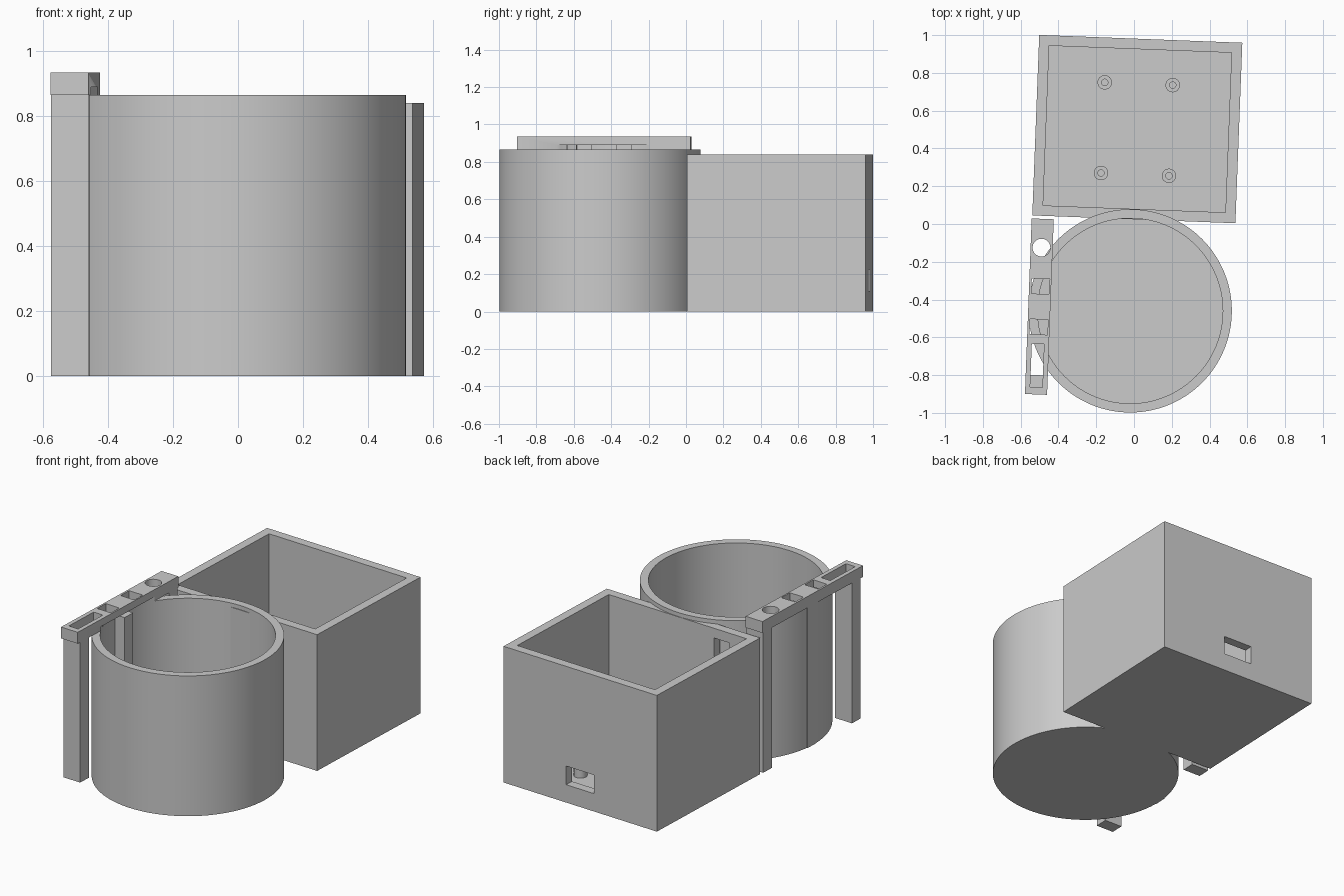
import bpy, math
from mathutils import Vector, Matrix

if "Cube" in bpy.data.objects:
    bpy.data.objects.remove(bpy.data.objects["Cube"])

TILT = math.radians(-2.2)
grey = bpy.data.materials.new("plain_grey")
grey.diffuse_color = (0.6, 0.6, 0.6, 1)
grey.use_nodes = True
grey.node_tree.nodes["Principled BSDF"].inputs["Base Color"].default_value = grey.diffuse_color


def finish(ob, name):
    ob.name = name
    ob.data.materials.clear()
    ob.data.materials.append(grey)
    return ob


def block(name, x, y, z0, z1, sx, sy):
    """Box turned by the shared tilt, centred on x, y."""
    bpy.ops.mesh.primitive_cube_add(size=1)
    ob = bpy.context.object
    ob.data.transform(Matrix.Translation((x, y, (z0 + z1) / 2))
                      @ Matrix.Rotation(TILT, 4, 'Z')
                      @ Matrix.Diagonal((sx, sy, z1 - z0, 1)))
    return finish(ob, name)


def tube(name, x, y, z0, z1, r, sides=32):
    bpy.ops.mesh.primitive_cylinder_add(vertices=sides, radius=r, depth=z1 - z0)
    ob = bpy.context.object
    ob.data.transform(Matrix.Translation((x, y, (z0 + z1) / 2)))
    return finish(ob, name)


def cut(ob, *cutters):
    """Subtract each cutter from the part, then remove the cutter."""
    for c in cutters:
        c.hide_render = True
        m = ob.modifiers.new("cut", 'BOOLEAN')
        m.operation, m.solver, m.object = 'DIFFERENCE', 'EXACT', c
        bpy.context.view_layer.update()
        dg = bpy.context.evaluated_depsgraph_get()
        mesh = bpy.data.meshes.new_from_object(ob.evaluated_get(dg))
        ob.modifiers.clear()
        ob.data = mesh
        bpy.data.objects.remove(c)
    return ob


def smooth(ob):
    bpy.ops.object.select_all(action='DESELECT')
    ob.select_set(True)
    bpy.context.view_layer.objects.active = ob
    bpy.ops.object.shade_smooth_by_angle(angle=math.radians(30))


# Round tank, open at the top
TX, TY = -0.02, -0.46
tank = cut(tube("round_tank", TX, TY, 0, 0.865, 0.538, 128),
           tube("c", TX, TY, 0.05, 1, 0.49, 128))
smooth(tank)

# Square case with a port in the back wall and a cable hole in the front wall
BX, BY = 0.0175, 0.5025
case = cut(block("square_case", BX, BY, 0, 0.84, 1.076, 0.956),
           block("c", BX, BY, 0.057, 1, 0.966, 0.846),
           block("c", 0.037, 0.98, 0.11, 0.225, 0.195, 0.2),
           block("c", -0.31, 0.07, 0.66, 0.78, 0.11, 0.14))

# Hollow mounting posts on the case floor
for i, (x, y) in enumerate([(-0.155, 0.75), (0.205, 0.735),
                            (-0.175, 0.27), (0.185, 0.255)]):
    post = cut(tube(f"mounting_post_{i + 1}", x, y, 0.05, 0.11, 0.038),
               tube("c", x, y, 0.057, 0.2, 0.017))
    smooth(post)

# Bar across the tank rim, with its openings and a relief over the tank
bar = cut(block("sensor_bar", -0.501, -0.4375, 0.865, 0.935, 0.117, 0.93),
          tube("c", -0.49, -0.125, 0.8, 1, 0.047),
          block("c", -0.495, -0.33, 0.8, 1, 0.095, 0.08),
          block("c", -0.504, -0.545, 0.8, 1, 0.095, 0.08),
          block("c", -0.513, -0.75, 0.8, 1, 0.065, 0.23),
          tube("c", TX, TY, 0.8, 0.89, 0.49, 128))
smooth(bar)

# Three legs under the bar
for name, y in (("front_leg", -0.84), ("middle_leg", -0.43), ("back_leg", -0.02)):
    block(name, -0.501 + (y + 0.4375) * math.tan(-TILT), y, 0, 0.865, 0.117, 0.08)
